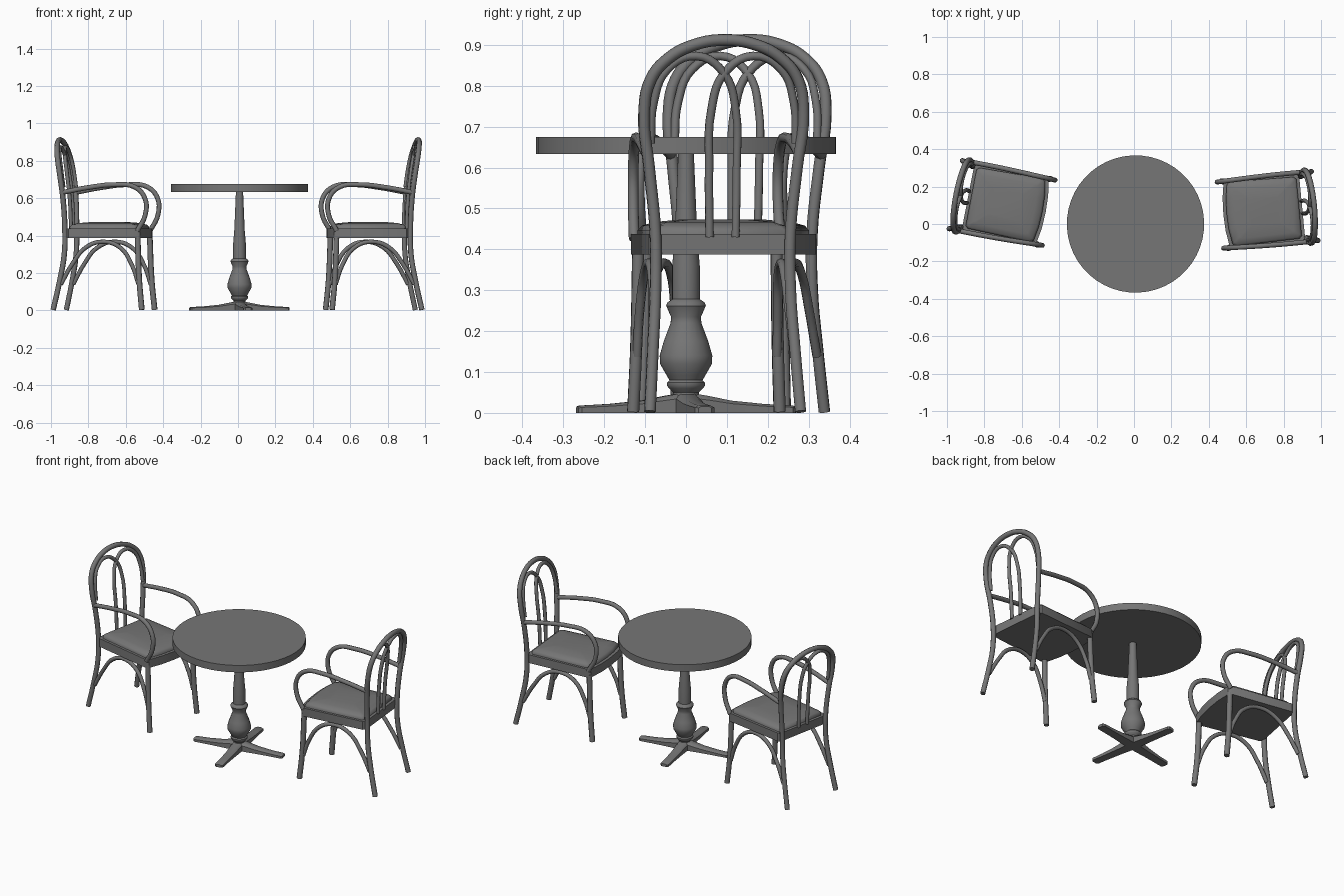
import bpy, bmesh, math
from mathutils import Matrix, Vector

if "Cube" in bpy.data.objects:
    bpy.data.objects.remove(bpy.data.objects["Cube"], do_unlink=True)

GREY = (0.18, 0.18, 0.18, 1)
mat = bpy.data.materials.new("dark_grey")
mat.use_nodes = True
mat.diffuse_color = GREY
mat.node_tree.nodes["Principled BSDF"].inputs["Base Color"].default_value = GREY


def finish(obj, matrix, angle=40):
    """Place the object, colour it and shade it."""
    obj.matrix_world = matrix
    obj.data.materials.clear()
    obj.data.materials.append(mat)
    bpy.ops.object.select_all(action='DESELECT')
    obj.select_set(True)
    bpy.context.view_layer.objects.active = obj
    bpy.ops.object.shade_smooth_by_angle(angle=math.radians(angle))
    return obj


def loft(name, rings, matrix=Matrix(), angle=40):
    """Skin a stack of equal-sized point rings and cap both ends."""
    bm = bmesh.new()
    loops = [[bm.verts.new(p) for p in ring] for ring in rings]
    for a, b in zip(loops, loops[1:]):
        for i in range(len(a)):
            j = (i + 1) % len(a)
            bm.faces.new((a[i], a[j], b[j], b[i]))
    bm.faces.new(loops[0][::-1])
    bm.faces.new(loops[-1])
    bmesh.ops.recalc_face_normals(bm, faces=bm.faces)
    me = bpy.data.meshes.new(name)
    bm.to_mesh(me)
    bm.free()
    obj = bpy.data.objects.new(name, me)
    bpy.context.collection.objects.link(obj)
    return finish(obj, matrix, angle)


def lathe(name, profile, sides, matrix):
    """Turn a (radius, height) profile around z."""
    turns = [math.tau * i / sides for i in range(sides)]
    return loft(name, [[(r * math.cos(t), r * math.sin(t), z) for t in turns]
                       for r, z in profile], matrix)


def tube(name, points, radius, matrix):
    """Bend a round rod smoothly through the points."""
    cu = bpy.data.curves.new(name, 'CURVE')
    cu.dimensions = '3D'
    cu.resolution_u = 5
    cu.bevel_depth = radius
    cu.bevel_resolution = 2
    cu.use_fill_caps = True
    sp = cu.splines.new('BEZIER')
    sp.bezier_points.add(len(points) - 1)
    for bp, p in zip(sp.bezier_points, points):
        bp.co = p
        bp.handle_left_type = bp.handle_right_type = 'AUTO'
    obj = bpy.data.objects.new(name, cu)
    bpy.context.collection.objects.link(obj)
    bpy.ops.object.select_all(action='DESELECT')
    obj.select_set(True)
    bpy.context.view_layer.objects.active = obj
    bpy.ops.object.convert(target='MESH')
    return finish(bpy.context.object, matrix, 60)


def flip(points, side):
    return [(x * side, y, z) for x, y, z in points]


def seat_ring(scale, z):
    """Seat outline: clipped back corners, bowed front."""
    half = [(0.165, 0.205), (0.18, 0.19), (0.188, -0.18), (0.175, -0.2), (0.09, -0.214)]
    pts = half + [(0, -0.218)] + [(-x, y) for x, y in half[::-1]]
    return [(x * scale, y * scale, z) for x, y in pts]


def back_y(z):
    """Backward lean of the chair back at a height."""
    return 0.212 + 0.25 * max(0, z - 0.43) ** 2


def chair(prefix, matrix):
    # Seat frame and padded cushion
    loft(prefix + "seat_frame", [seat_ring(1, 0.387), seat_ring(1, 0.437)], matrix)
    loft(prefix + "seat_cushion",
         [seat_ring(s, z) for s, z in ((0.92, 0.43), (0.92, 0.447), (0.87, 0.458),
                                       (0.72, 0.467), (0.4, 0.473))], matrix, 60)

    # Back legs and outer hoop, one continuous rod
    leg = [(0.185, 0.272, 0.003), (0.175, 0.24, 0.15), (0.166, 0.215, 0.3)]
    side = [(x, back_y(z), z) for x, z in ((0.166, 0.44), (0.182, 0.6))]
    arch = []
    for i in range(9):
        t = math.pi * i / 8
        z = 0.745 + 0.167 * math.sin(t) ** 0.9 if 0 < i < 8 else 0.73
        arch.append((0.196 * math.cos(t), back_y(z), z))
    half = leg + side
    tube(prefix + "back_hoop", half + arch + flip(half[::-1], -1), 0.0145, matrix)

    for s, word in ((1, "left_"), (-1, "right_")):
        # Inner bow crossing over to the opposite side of the hoop
        bow = [(0.032, 0.43), (0.034, 0.6), (0.03, 0.74), (0, 0.83), (-0.07, 0.873),
               (-0.14, 0.84), (-0.172, 0.76), (-0.178, 0.66)]
        tube(prefix + word + "inner_bow",
             flip([(x, back_y(z) - 0.008, z) for x, z in bow], s), 0.0105, matrix)
        # Armrest curling down to the seat
        arm = [(0.187, 0.215, 0.632), (0.187, 0.08, 0.657), (0.184, -0.06, 0.672),
               (0.18, -0.17, 0.66), (0.178, -0.226, 0.6), (0.178, -0.228, 0.51),
               (0.18, -0.185, 0.425)]
        tube(prefix + word + "armrest", flip(arm, s), 0.013, matrix)
        # Front leg
        front = [(0.18, -0.21, 0.003), (0.174, -0.195, 0.16), (0.17, -0.185, 0.4)]
        tube(prefix + word + "front_leg", flip(front, s), 0.0155, matrix)
        # Arched brace between front and back legs
        brace = [(0.172, -0.19, 0.14), (0.17, -0.155, 0.24), (0.165, -0.09, 0.335),
                 (0.163, 0.005, 0.367), (0.163, 0.1, 0.335), (0.167, 0.17, 0.25),
                 (0.174, 0.232, 0.14)]
        tube(prefix + word + "leg_brace", flip(brace, s), 0.0115, matrix)


def place(x, y, degrees):
    return Matrix.Translation((x, y, 0)) @ Matrix.Rotation(math.radians(degrees), 4, 'Z')


chair("left_chair_", place(0.695, 0.07, -84.5))
chair("right_chair_", place(-0.686, 0.105, 79))

# Table top and turned column
table = place(0.008, 0, 10)
lathe("table_top", [(0.367, 0.633), (0.367, 0.675)], 48, table)
lathe("table_column",
      [(0.032, 0.0), (0.032, 0.05), (0.042, 0.06), (0.047, 0.067), (0.047, 0.074),
       (0.041, 0.08), (0.048, 0.092), (0.064, 0.12), (0.065, 0.14), (0.055, 0.175),
       (0.038, 0.22), (0.037, 0.235), (0.049, 0.262), (0.046, 0.27), (0.034, 0.278),
       (0.034, 0.36), (0.028, 0.43), (0.02, 0.62), (0.02, 0.635)], 20, table)

# Four tapering feet
for i in range(4):
    rings = []
    for dist, w, top in ((0.0, 0.03, 0.05), (0.05, 0.029, 0.042),
                         (0.11, 0.026, 0.03), (0.19, 0.024, 0.022), (0.262, 0.024, 0.018),
                         (0.27, 0.016, 0.016)):
        rings.append([(dist, -w, 0), (dist, w, 0), (dist, w, top * 0.75),
                      (dist, w * 0.6, top), (dist, -w * 0.6, top), (dist, -w, top * 0.75)])
    loft("table_foot_%d" % (i + 1), rings,
         table @ Matrix.Rotation(math.pi / 2 * i, 4, 'Z'))
